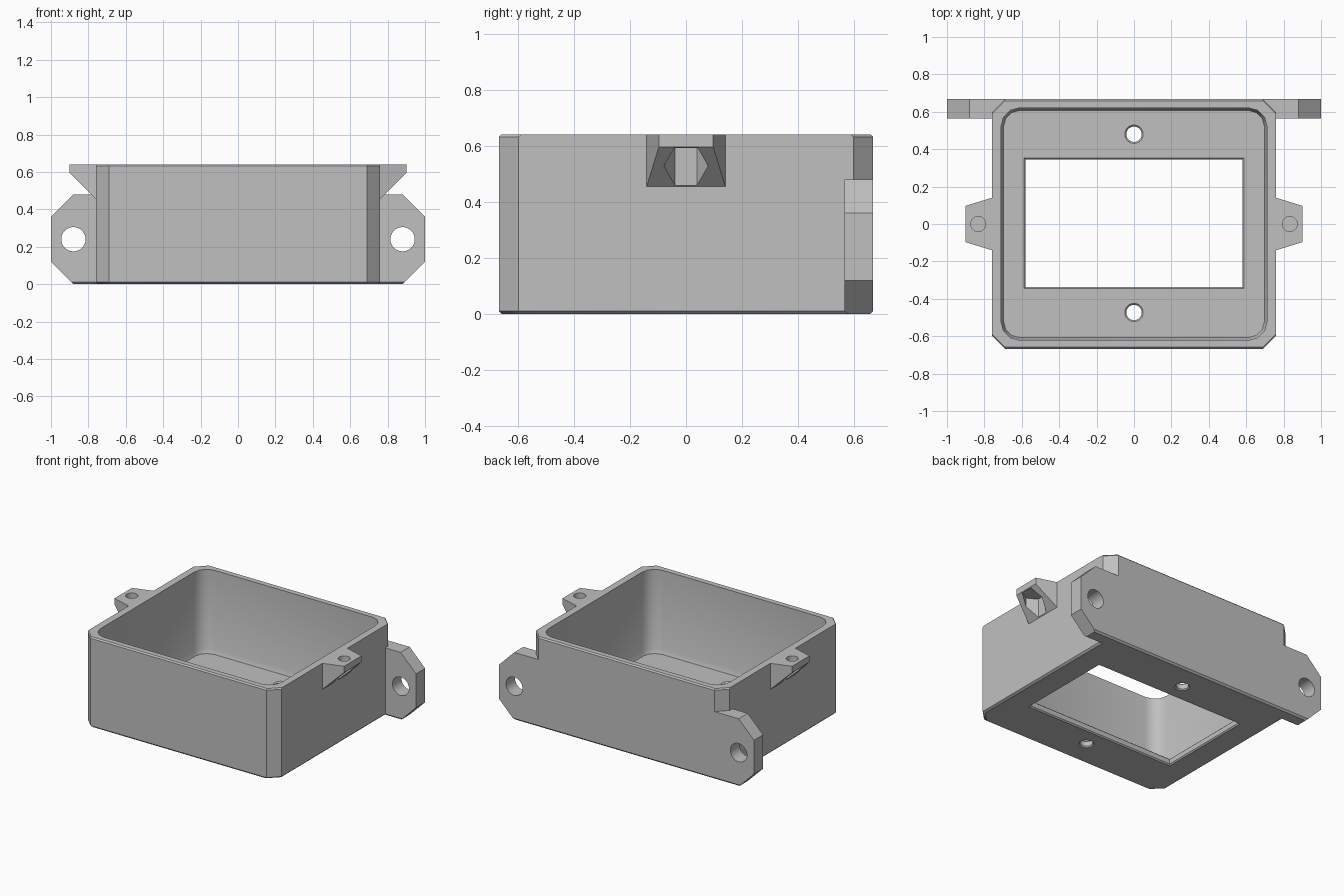
import bpy, bmesh, math

if "Cube" in bpy.data.objects:
    bpy.data.objects.remove(bpy.data.objects["Cube"])

grey = bpy.data.materials.new("plain grey")
grey.diffuse_color = (0.53, 0.53, 0.53, 1)
grey.use_nodes = True
grey.node_tree.nodes["Principled BSDF"].inputs["Base Color"].default_value = grey.diffuse_color


def loft(name, rings):
    """Closed solid skinned through rings of equal point count."""
    bm = bmesh.new()
    loops = [[bm.verts.new(p) for p in r] for r in rings]
    n = len(loops[0])
    for a, b in zip(loops, loops[1:]):
        for i in range(n):
            j = (i + 1) % n
            bm.faces.new((a[i], a[j], b[j], b[i]))
    bm.faces.new(loops[0])
    bm.faces.new(loops[-1])
    bmesh.ops.recalc_face_normals(bm, faces=bm.faces)
    me = bpy.data.meshes.new(name)
    bm.to_mesh(me)
    bm.free()
    ob = bpy.data.objects.new(name, me)
    me.materials.append(grey)
    bpy.context.collection.objects.link(ob)
    return ob


def corner_ring(hx, hy, r, z, seg=1, cy=0):
    """Rectangle with cut (seg=1) or rounded corners."""
    pts = []
    for k, (sx, sy) in enumerate(((1, 1), (-1, 1), (-1, -1), (1, -1))):
        for i in range(seg + 1):
            a = math.pi / 2 * (k + i / seg)
            pts.append((sx * (hx - r) + r * math.cos(a),
                        cy + sy * (hy - r) + r * math.sin(a), z))
    return pts


def rect_ring(hx, hy, z, cy=0):
    return [(hx, cy + hy, z), (-hx, cy + hy, z), (-hx, cy - hy, z), (hx, cy - hy, z)]


def circle(x, y, z, r, n=32, start=0.0):
    return [(x + r * math.cos(start + 2 * math.pi * i / n),
             y + r * math.sin(start + 2 * math.pi * i / n), z) for i in range(n)]


def boolean(ob, tool, op):
    m = ob.modifiers.new(op, 'BOOLEAN')
    m.operation, m.solver, m.object = op, 'EXACT', tool
    dg = bpy.context.evaluated_depsgraph_get()
    me = bpy.data.meshes.new_from_object(ob.evaluated_get(dg))
    ob.modifiers.clear()
    ob.data = me
    bpy.data.objects.remove(tool)


W, D, H, E = 0.76, 0.667, 0.64, 0.012

# Outer shell with cut corners and eased bottom and top edges
box = loft("open_box", [
    corner_ring(W - E, D - E, 0.07, 0), corner_ring(W, D, 0.07, E),
    corner_ring(W, D, 0.07, H - 0.009), corner_ring(W, D - 0.009, 0.07, H)])

# Back mounting plate with angled tab ends, bottom edge eased
def plate_ring(y, lift):
    half = [(0.88 + lift, lift), (1, 0.12), (1, 0.36), (0.88, 0.48)]
    pts = half + [(-x, z) for x, z in reversed(half)]
    return [(x, y, z) for x, z in pts]

boolean(box, loft("back_plate", [plate_ring(0.565, E), plate_ring(0.565 + E, 0),
                                 plate_ring(D - E, 0), plate_ring(D, E)]), 'UNION')

# Side ears with a sloped underside
for s in (-1, 1):
    ear = [[(s * x, y, z) for y, z in ((-h, low), (h, low), (h, H), (-h, H))]
           for x, h, low in ((0.735, 0.148, 0.43), (0.90, 0.097, 0.595))]
    boolean(box, loft("side_ear", ear), 'UNION')

# Cavity with rounded corners and a small slope at the floor
boolean(box, loft("cavity", [
    corner_ring(0.698, 0.608, 0.09, 0.05, 3), corner_ring(0.71, 0.62, 0.095, 0.085, 3),
    corner_ring(0.71, 0.62, 0.095, 0.8, 3)]), 'DIFFERENCE')

# Floor window and two screw holes, eased on both faces
levels = ((-0.01, 0.018), (0.008, 0), (0.042, 0), (0.06, 0.018))
boolean(box, loft("window", [rect_ring(0.58 + g, 0.342 + g, z, 0.004)
                             for z, g in levels]), 'DIFFERENCE')
for y in (-0.473, 0.48):
    boolean(box, loft("screw_hole", [circle(0, y, z, 0.041 + g)
                                     for z, g in levels]), 'DIFFERENCE')

for s in (-1, 1):
    # Tab holes
    rings = [[(x, y, z) for x, z, _ in circle(s * 0.88, 0.24, 0, 0.065)] for y in (0.5, 0.75)]
    boolean(box, loft("tab_hole", rings), 'DIFFERENCE')
    # Blind screw holes in the ears and hexagonal nut pockets below them
    boolean(box, loft("ear_hole", [circle(s * 0.833, 0, z, 0.04)
                                   for z in (0.603, 0.7)]), 'DIFFERENCE')
    boolean(box, loft("nut_pocket", [circle(s * 0.833, 0, z, 0.079, 6, math.pi / 2)
                                     for z in (0.3, 0.592)]), 'DIFFERENCE')

# Smooth only the rounded walls
bpy.context.view_layer.objects.active = box
box.select_set(True)
bpy.ops.object.shade_smooth_by_angle(angle=math.radians(35))
